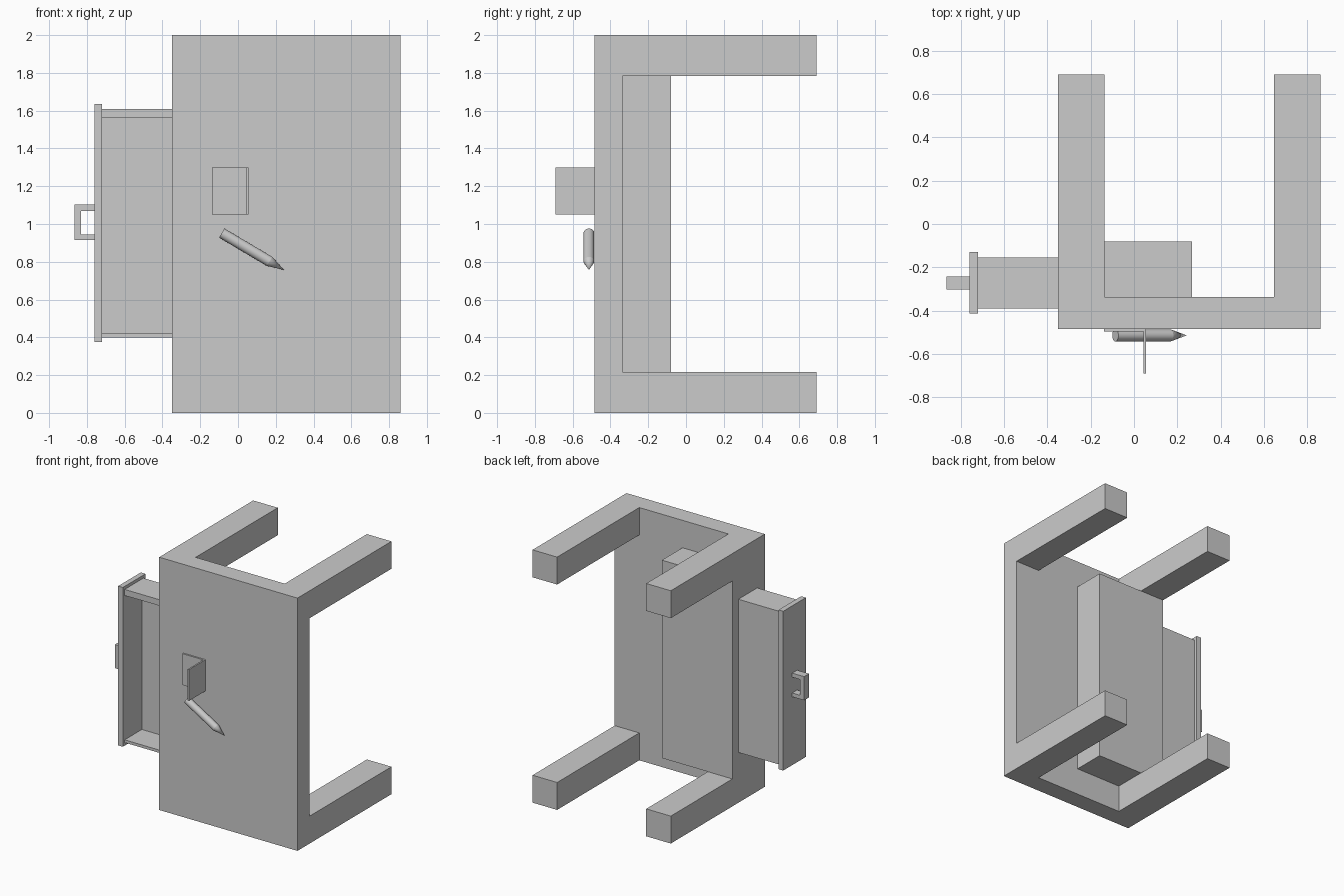
import bpy, bmesh
from mathutils import Vector

if "Cube" in bpy.data.objects:
    bpy.data.objects.remove(bpy.data.objects["Cube"])


def finish(name, bm):
    bmesh.ops.recalc_face_normals(bm, faces=bm.faces)
    me = bpy.data.meshes.new(name)
    bm.to_mesh(me)
    bm.free()
    ob = bpy.data.objects.new(name, me)
    bpy.context.collection.objects.link(ob)
    return ob


def cells(name, xs, ys, zs, solid):
    """One clean shell around the filled cells of an uneven grid."""
    bm = bmesh.new()
    axes = (xs, ys, zs)
    n = [len(a) - 1 for a in axes]

    def filled(c):
        return all(0 <= c[a] < n[a] for a in range(3)) and solid(*c)

    for c in [(i, j, k) for i in range(n[0]) for j in range(n[1]) for k in range(n[2])]:
        if not filled(c):
            continue
        for a in range(3):
            for s in (0, 1):
                nb = list(c)
                nb[a] += 2 * s - 1
                if filled(nb):
                    continue
                quad = []
                for du, dv in ((0, 0), (1, 0), (1, 1), (0, 1)):
                    p = list(c)
                    p[a] += s
                    p[(a + 1) % 3] += du
                    p[(a + 2) % 3] += dv
                    quad.append(bm.verts.new([axes[q][p[q]] for q in range(3)]))
                bm.faces.new(quad)
    bmesh.ops.remove_doubles(bm, verts=bm.verts, dist=1e-5)
    bmesh.ops.recalc_face_normals(bm, faces=bm.faces)
    bmesh.ops.dissolve_limit(bm, angle_limit=0.01, verts=bm.verts, edges=bm.edges)
    return finish(name, bm)


def box(name, x, y, z):
    return cells(name, x, y, z, lambda i, j, k: True)


# Desk lying on its side: top slab, four legs and the drawer housing
cells("desk_frame",
      (-.35, -.135, .267, .645, .86), (-.485, -.337, -.08, .69), (0, .217, 1.783, 2),
      lambda i, j, k: j == 0 or (i in (0, 3) and k in (0, 2)) or (j == 1 and k == 1 and i < 2))

# Pulled-out drawer, open towards the desk top
cells("drawer_tray", (-.72, .17, .2), (-.39, -.175, -.155), (.398, .42, 1.562, 1.61),
      lambda i, j, k: i == 1 or j == 1 or k in (0, 2))
box("drawer_front", (-.76, -.719), (-.413, -.13), (.374, 1.634))
cells("drawer_handle", (-.865, -.83, -.76), (-.303, -.242), (.915, .945, 1.07, 1.102),
      lambda i, j, k: i == 0 or k in (0, 2))

# Open laptop on the desk top
box("laptop_base", (-.138, .055), (-.497, -.485), (1.05, 1.298))
box("laptop_screen", (.043, .055), (-.69, -.49), (1.05, 1.298))

# Pencil: cylinder body with a conical tip
start, tip, radius = Vector((-.086, -.514, .952)), Vector((.243, -.514, .757)), .028
axis = tip - start
rot = axis.to_track_quat('Z', 'Y').to_matrix().to_4x4()
for name, t0, t1, r1 in (("pencil_body", 0, .77, radius), ("pencil_tip", .77, 1, 0)):
    bm = bmesh.new()
    bmesh.ops.create_cone(bm, cap_ends=True, segments=32, radius1=radius, radius2=r1,
                          depth=axis.length * (t1 - t0))
    bmesh.ops.remove_doubles(bm, verts=bm.verts, dist=1e-6)
    bmesh.ops.transform(bm, matrix=rot, verts=bm.verts)
    bmesh.ops.translate(bm, vec=start + axis * (t0 + t1) / 2, verts=bm.verts)
    ob = finish(name, bm)
    bpy.ops.object.select_all(action='DESELECT')
    ob.select_set(True)
    bpy.context.view_layer.objects.active = ob
    bpy.ops.object.shade_smooth_by_angle()
